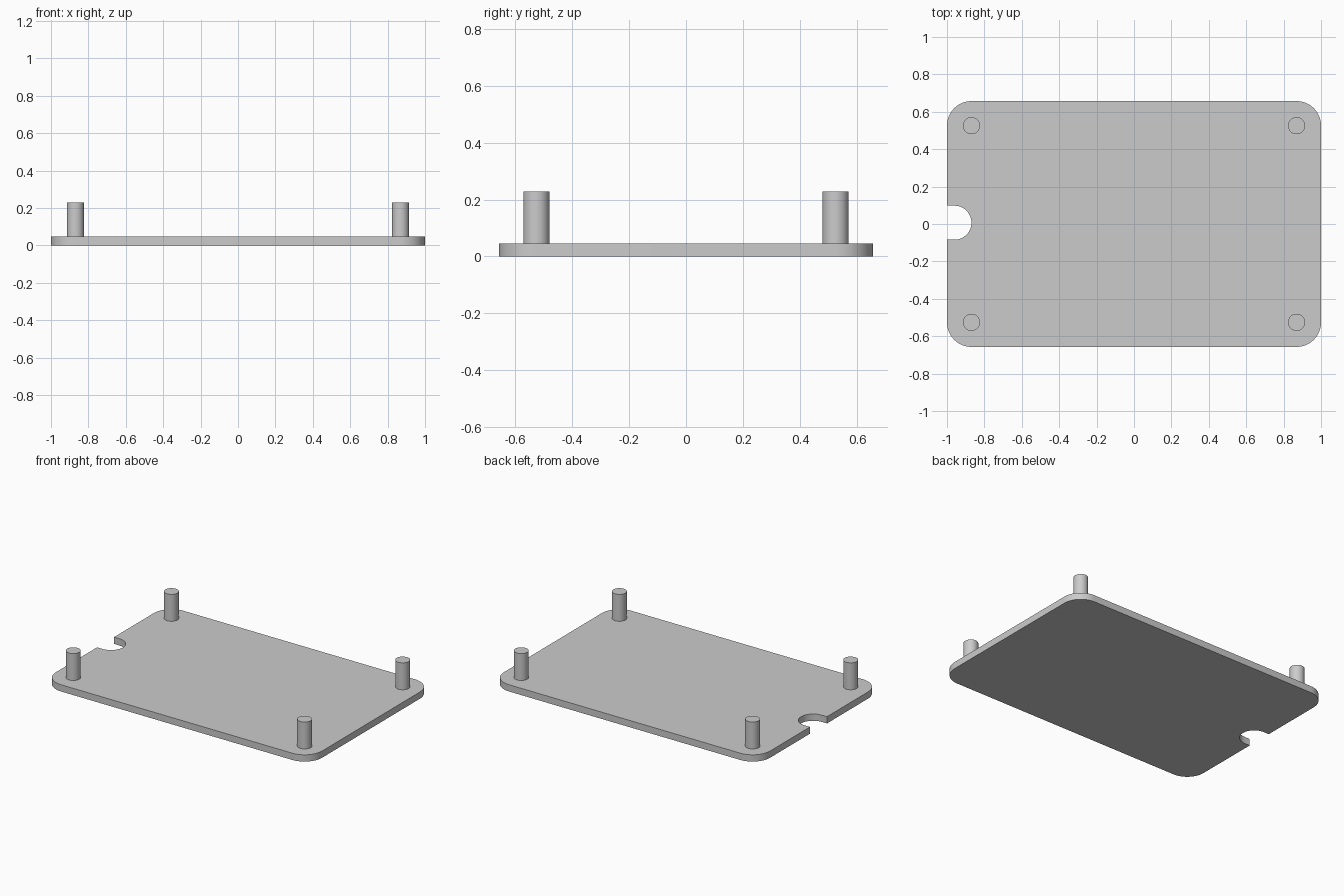
import bpy
import bmesh
from math import cos, sin, pi

cube = bpy.data.objects.get("Cube")
if cube:
    bpy.data.objects.remove(cube, do_unlink=True)

HALF_X, HALF_Y, THICK = 1.0, 0.657, 0.046
CORNER = 0.131
PEG_X, PEG_Y, PEG_R, PEG_TOP = 0.869, 0.526, 0.0457, 0.229
NOTCH_R, NOTCH_X, NOTCH_Y = 0.091, -0.96, 0.007

grey = bpy.data.materials.new("light_grey")
grey.use_nodes = True
colour = (0.6, 0.6, 0.6, 1)
grey.diffuse_color = colour
grey.node_tree.nodes["Principled BSDF"].inputs["Base Color"].default_value = colour


def arc(cx, cy, r, start, end, steps):
    """Points along a circular arc."""
    angles = [start + (end - start) * i / steps for i in range(steps + 1)]
    return [(cx + r * cos(a), cy + r * sin(a)) for a in angles]


def extrude_outline(name, outline, z0, z1):
    """Solid prism from a counter-clockwise outline."""
    bm = bmesh.new()
    base = bm.faces.new([bm.verts.new((x, y, z0)) for x, y in outline])
    moved = bmesh.ops.extrude_face_region(bm, geom=[base], use_keep_orig=True)["geom"]
    for v in moved:
        if isinstance(v, bmesh.types.BMVert):
            v.co.z = z1
    bmesh.ops.recalc_face_normals(bm, faces=bm.faces)
    mesh = bpy.data.meshes.new(name)
    bm.to_mesh(mesh)
    bm.free()
    mesh.materials.append(grey)
    obj = bpy.data.objects.new(name, mesh)
    bpy.context.collection.objects.link(obj)
    bpy.ops.object.select_all(action="DESELECT")
    obj.select_set(True)
    bpy.context.view_layer.objects.active = obj
    bpy.ops.object.shade_smooth_by_angle(angle=pi / 6)
    return obj


# Base plate: four rounded corners and a round-ended notch in the right edge
outline = []
for i, (sx, sy) in enumerate([(1, 1), (-1, 1), (-1, -1), (1, -1)]):
    outline += arc(sx * (HALF_X - CORNER), sy * (HALF_Y - CORNER), CORNER,
                   i * pi / 2, (i + 1) * pi / 2, 16)
    if i == 1:
        outline.append((-HALF_X, NOTCH_Y + NOTCH_R))
        outline += arc(NOTCH_X, NOTCH_Y, NOTCH_R, pi / 2, -pi / 2, 24)
        outline.append((-HALF_X, NOTCH_Y - NOTCH_R))
extrude_outline("base_plate", outline, 0, THICK)

# Four corner pegs standing on the plate
for side, sx in (("left", 1), ("right", -1)):
    for end, sy in (("front", -1), ("back", 1)):
        ring = arc(sx * PEG_X, sy * PEG_Y, PEG_R, 0, 2 * pi, 40)[:-1]
        extrude_outline(f"{end}_{side}_peg", ring, THICK, PEG_TOP)
